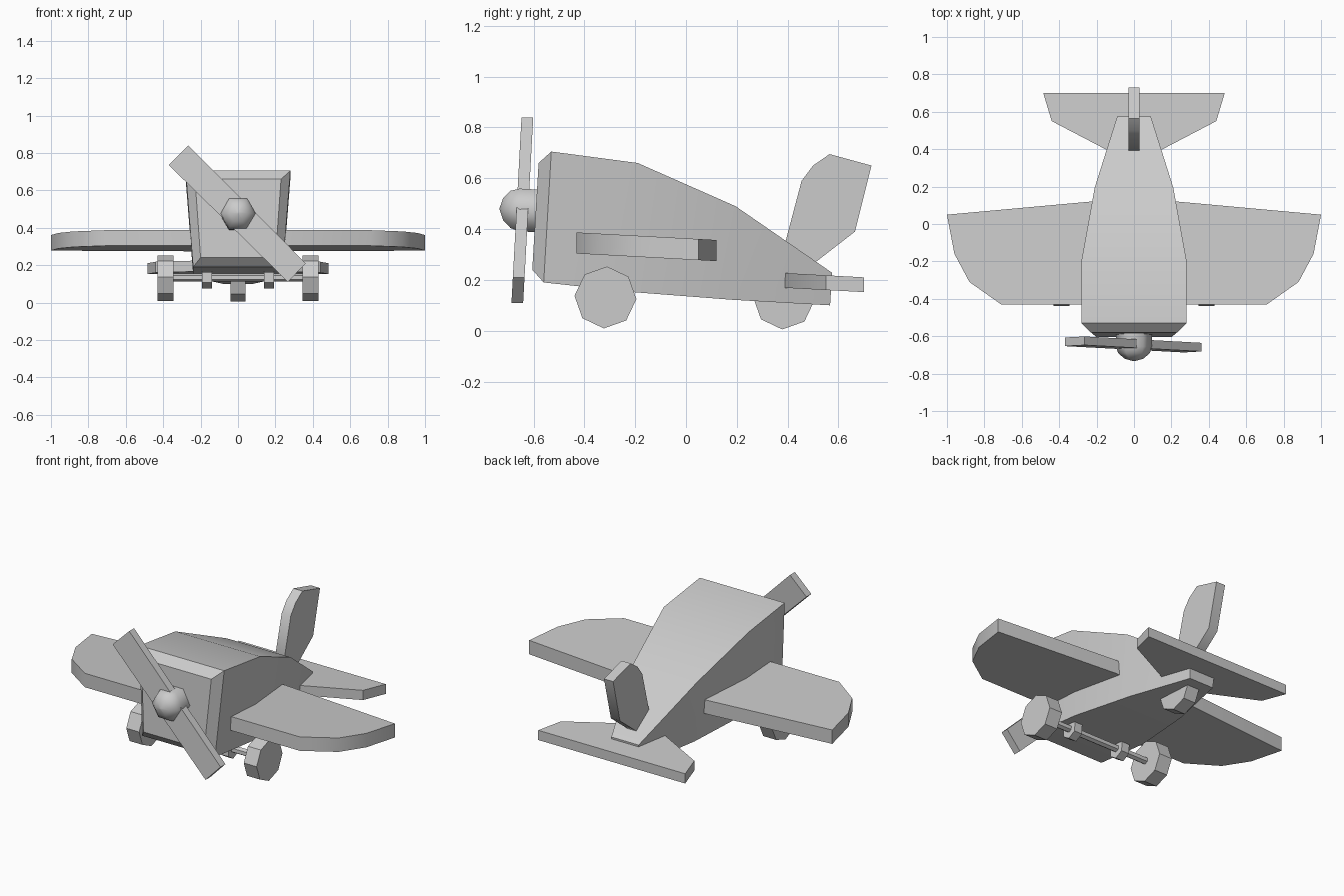
import bpy, bmesh
from math import radians, cos, sin, pi, tan

if "Cube" in bpy.data.objects:
    bpy.data.objects.remove(bpy.data.objects["Cube"])

PITCH = tan(radians(3.1))  # the whole toy leans nose up


def loft(name, rings, angle=40):
    """Skin equal-length rings of points, capping both ends."""
    bm = bmesh.new()
    vs = [[bm.verts.new(p) for p in r] for r in rings]
    n = len(vs[0])
    for a, b in zip(vs, vs[1:]):
        for i in range(n):
            j = (i + 1) % n
            bm.faces.new((a[i], a[j], b[j], b[i]))
    bm.faces.new(vs[0])
    bm.faces.new(vs[-1])
    bmesh.ops.remove_doubles(bm, verts=bm.verts, dist=1e-5)
    bmesh.ops.recalc_face_normals(bm, faces=bm.faces)
    me = bpy.data.meshes.new(name)
    bm.to_mesh(me)
    bm.free()
    me.shade_smooth()
    me.set_sharp_from_angle(angle=radians(angle))
    ob = bpy.data.objects.new(name, me)
    bpy.context.collection.objects.link(ob)
    return ob


def side_prism(name, profile, x0, x1):
    """Extrude a (y, z) profile along x."""
    return loft(name, [[(x, y, z) for y, z in profile] for x in (x0, x1)])


def flat_panel(name, half, z, thick):
    """Mirror an (x, y) half outline and make a pitched slab; z is mid height at y = 0."""
    outline = half + [(-x, y) for x, y in reversed(half)]
    return loft(name, [[(x, y, z + d - PITCH * y) for x, y in outline]
                       for d in (-thick / 2, thick / 2)])


def ngon(y, z, r, n, start=0.0):
    return [(y + r * cos(start + 2 * pi * i / n), z + r * sin(start + 2 * pi * i / n))
            for i in range(n)]


# Fuselage: sections of (bottom y, z, half width), (top y, z, half width)
sections = [
    ((-.605, .24, .20), (-.58, .66, .23)),
    ((-.56, .19, .24), (-.53, .705, .28)),
    ((-.21, .152, .24), (-.19, .66, .28)),
    ((.18, .122, .18), (.195, .49, .21)),
    ((.567, .10, .08), (.575, .228, .09)),
]
loft("fuselage", [[(-b[2], b[0], b[1]), (b[2], b[0], b[1]),
                   (t[2], t[0], t[1]), (-t[2], t[0], t[1])] for b, t in sections], 30)

# Main wing and tailplane
flat_panel("wing", [(.23, .12), (1, .05), (.96, -.16), (.88, -.31), (.71, -.43)], .322, .083)
flat_panel("tailplane", [(.485, .70), (.44, .55), (.13, .388)], .219, .058)

# Tail fin
side_prism("tail_fin", [(.39, .345), (.455, .59), (.50, .65), (.565, .695), (.73, .65),
                        (.665, .39), (.51, .27), (.42, .25)], -.03, .03)

# Landing gear
AY, AZ = -.317, .131
for s, side in ((-1, "left"), (1, "right")):
    side_prism(side + "_wheel", ngon(AY, AZ, .122, 8, radians(87)), s * .345, s * .43)
    side_prism(side + "_axle_bracket", ngon(AY, AZ, .055, 6, radians(27)), s * .14, s * .192)
side_prism("axle", ngon(AY, AZ + .003, .021, 6, radians(27)), -.36, .36)
side_prism("tail_wheel", ngon(.385, .126, .121, 8, radians(87)), -.04, .04)

# Propeller hub: six-sided rounded nose
hub = []
for y, r in ((-.57, .097), (-.655, .097), (-.69, .085), (-.72, .05), (-.733, .005)):
    hub.append([(a, y, .475 + b - PITCH * (y + .65)) for a, b in ngon(0, 0, r, 6)])
loft("propeller_hub", hub, 65)

# Propeller: one diagonal plank
corners = [(-.265, .84), (-.37, .735), (.267, .11), (.362, .21)]
loft("propeller_blades", [[(x, -.644 + d + PITCH * (z - .475), z) for x, z in corners]
                          for d in (-.023, .023)])
